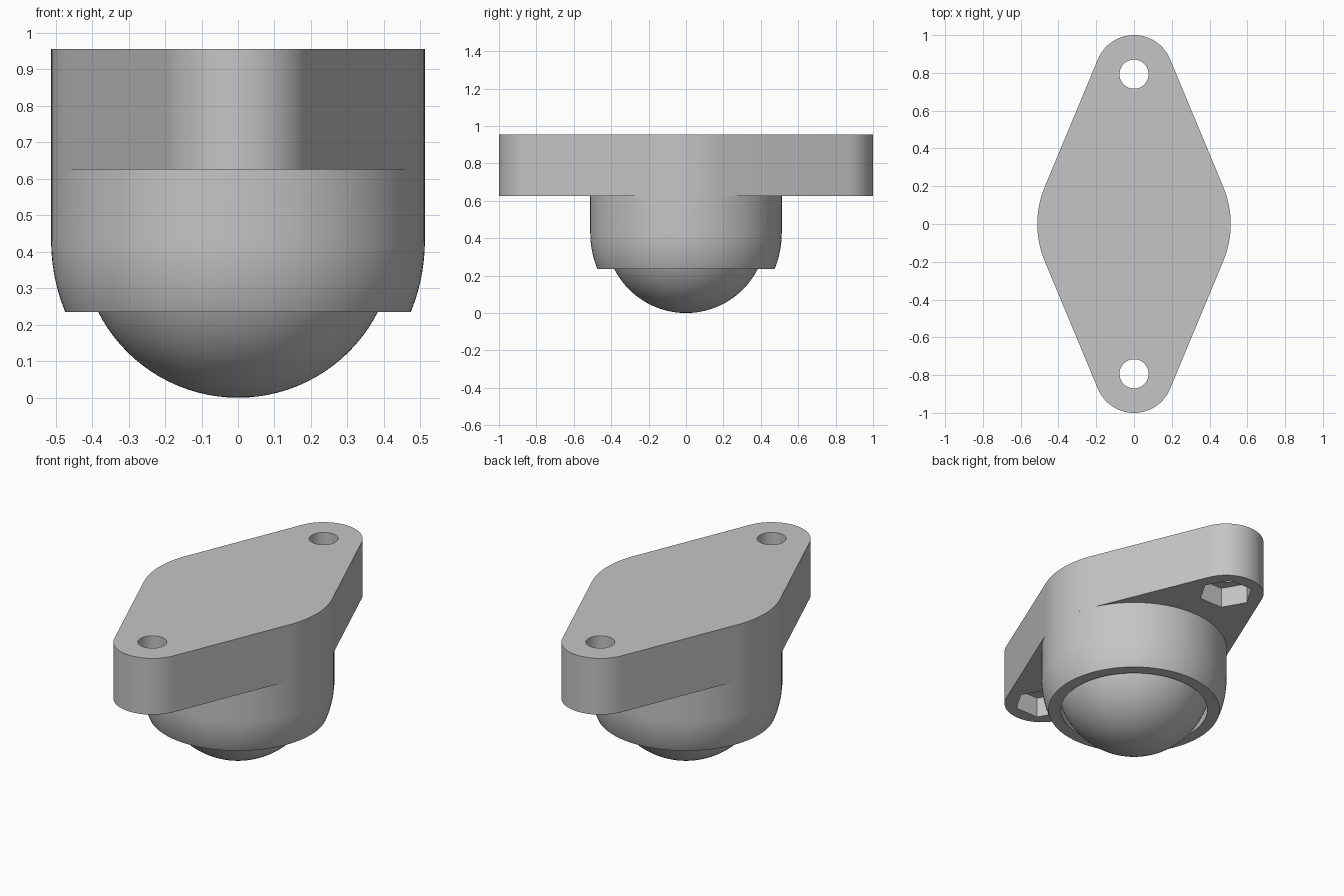
import bpy, bmesh, math
from mathutils import Matrix

cube = bpy.data.objects.get("Cube")
if cube:
    bpy.data.objects.remove(cube, do_unlink=True)

BALL_Z, BALL_R = 0.43, 0.43
CAVITY_R, BODY_R = 0.45, 0.512
RIM_Z, PLATE_Z, TOP_Z = 0.235, 0.625, 0.955
HOLE_Y, END_R, HOLE_R = 0.793, 0.207, 0.077
NUT_R, NUT_DEPTH = 0.15, 0.12

grey = bpy.data.materials.new("light grey")
grey.use_nodes = True
colour = (0.56, 0.56, 0.56, 1)
grey.diffuse_color = colour
grey.node_tree.nodes["Principled BSDF"].inputs["Base Color"].default_value = colour


def finish(name, bm):
    """Turn a bmesh into a named object."""
    bmesh.ops.remove_doubles(bm, verts=bm.verts, dist=0.0001)
    bmesh.ops.recalc_face_normals(bm, faces=bm.faces)
    mesh = bpy.data.meshes.new(name)
    bm.to_mesh(mesh)
    bm.free()
    mesh.materials.append(grey)
    obj = bpy.data.objects.new(name, mesh)
    bpy.context.collection.objects.link(obj)
    return obj


def smooth(obj):
    bpy.ops.object.select_all(action='DESELECT')
    obj.select_set(True)
    bpy.context.view_layer.objects.active = obj
    bpy.ops.object.shade_smooth_by_angle(angle=math.radians(30))


def lathe(name, profile, steps=96):
    """Spin an (r, z) profile about the z axis."""
    bm = bmesh.new()
    verts = [bm.verts.new((r, 0, z)) for r, z in profile]
    edges = [bm.edges.new(pair) for pair in zip(verts, verts[1:])]
    bmesh.ops.spin(bm, geom=verts + edges, cent=(0, 0, 0), axis=(0, 0, 1),
                   angle=math.tau, steps=steps)
    return finish(name, bm)


def prism(name, sides, radius, y, z0, z1):
    bm = bmesh.new()
    bmesh.ops.create_cone(bm, cap_ends=True, segments=sides, radius1=radius,
                          radius2=radius, depth=z1 - z0)
    # First corner on the x axis
    first = min(bm.verts, key=lambda v: abs(math.atan2(v.co.y, v.co.x)))
    turn = -math.atan2(first.co.y, first.co.x)
    bmesh.ops.rotate(bm, verts=bm.verts, matrix=Matrix.Rotation(turn, 3, 'Z'))
    bmesh.ops.translate(bm, verts=bm.verts, vec=(0, y, (z0 + z1) / 2))
    return finish(name, bm)


def sphere_arc(radius, z0, z1, count=16):
    """Profile points on a sphere around the ball centre."""
    a0, a1 = (math.asin((z - BALL_Z) / radius) for z in (z0, z1))
    angles = [a0 + (a1 - a0) * i / count for i in range(count + 1)]
    return [(radius * math.cos(a), BALL_Z + radius * math.sin(a)) for a in angles]


def arc(cy, radius, a0, a1, count):
    return [(radius * math.cos(a0 + (a1 - a0) * i / count),
             cy + radius * math.sin(a0 + (a1 - a0) * i / count))
            for i in range(count + 1)]


# Mounting plate: tangent outline around the body and both end lugs
t = math.asin((BODY_R - END_R) / HOLE_Y)
outline = (arc(0, BODY_R, -t, t, 16)
           + arc(HOLE_Y, END_R, t, math.pi - t, 32)
           + arc(0, BODY_R, math.pi - t, math.pi + t, 16)
           + arc(-HOLE_Y, END_R, math.pi + t, math.tau - t, 32))
bm = bmesh.new()
base = bm.faces.new([bm.verts.new((x, y, PLATE_Z)) for x, y in outline])
top = bmesh.ops.extrude_face_region(bm, geom=[base], use_keep_orig=True)["geom"]
bmesh.ops.translate(bm, vec=(0, 0, TOP_Z - PLATE_Z),
                    verts=[v for v in top if isinstance(v, bmesh.types.BMVert)])
plate = finish("mounting_plate", bm)

# Cutters: ball cavity, screw holes and hexagonal nut pockets
dome = [(0, 0.55)] + sphere_arc(CAVITY_R, 0.55, BALL_Z + CAVITY_R)
cutters = [lathe("cavity_cutter", dome)]
for y in (-HOLE_Y, HOLE_Y):
    cutters.append(prism("hole_cutter", 48, HOLE_R, y, 0.5, 1.1))
    cutters.append(prism("nut_cutter", 6, NUT_R, y, 0.5, PLATE_Z + NUT_DEPTH))
for cutter in cutters:
    cutter.hide_render = True
    mod = plate.modifiers.new(cutter.name, 'BOOLEAN')
    mod.operation = 'DIFFERENCE'
    mod.solver = 'EXACT'
    mod.object = cutter
bpy.context.view_layer.update()
evaluated = plate.evaluated_get(bpy.context.evaluated_depsgraph_get())
cut_mesh = bpy.data.meshes.new_from_object(evaluated)
plate.modifiers.clear()
plate.data = cut_mesh
for cutter in cutters:
    bpy.data.objects.remove(cutter, do_unlink=True)
smooth(plate)

# Socket housing: straight wall curving in to the rim, hollow inside
wall = ([(BODY_R, PLATE_Z)] + sphere_arc(BODY_R, RIM_Z, BALL_Z)[::-1]
        + sphere_arc(CAVITY_R, RIM_Z, PLATE_Z))
smooth(lathe("socket_housing", wall))

# Rolling ball
bm = bmesh.new()
bmesh.ops.create_uvsphere(bm, u_segments=96, v_segments=48, radius=BALL_R)
bmesh.ops.translate(bm, verts=bm.verts, vec=(0, 0, BALL_Z))
smooth(finish("rolling_ball", bm))
